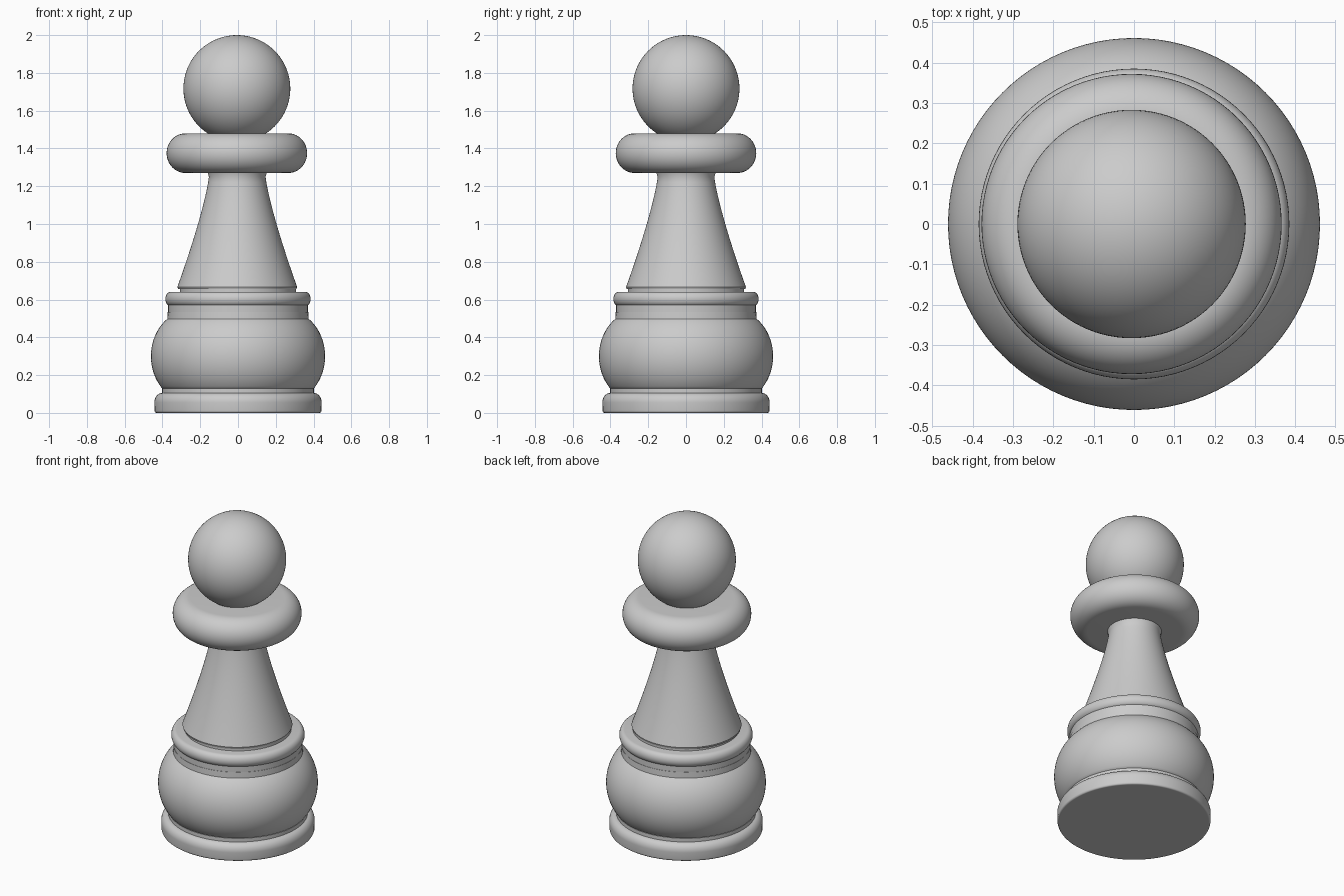
import bpy
import bmesh
import math

if "Cube" in bpy.data.objects:
    bpy.data.objects.remove(bpy.data.objects["Cube"])

SEGMENTS = 96

grey = bpy.data.materials.new("plain grey")
grey.use_nodes = True
colour = (0.6, 0.6, 0.6, 1)
grey.diffuse_color = colour
grey.node_tree.nodes["Principled BSDF"].inputs["Base Color"].default_value = colour


def arc(r, z, rx, rz, start, end, steps=12):
    """Elliptical arc of profile points, angles in degrees."""
    angles = [math.radians(start + (end - start) * i / steps) for i in range(steps + 1)]
    return [(r + rx * math.cos(a), z + rz * math.sin(a)) for a in angles]


def lathe(name, profile, shift=0.0):
    """Spin a profile (radius, height), listed upwards, round the vertical axis."""
    bm = bmesh.new()
    verts = [bm.verts.new((r, 0, z)) for r, z in profile]
    edges = [bm.edges.new(pair) for pair in zip(verts, verts[1:])]
    bmesh.ops.spin(bm, geom=verts + edges, axis=(0, 0, 1), cent=(0, 0, 0),
                   angle=math.tau, steps=SEGMENTS)
    bmesh.ops.remove_doubles(bm, verts=bm.verts, dist=0.0001)
    bmesh.ops.recalc_face_normals(bm, faces=bm.faces)
    mesh = bpy.data.meshes.new(name)
    bm.to_mesh(mesh)
    bm.free()
    mesh.materials.append(grey)
    obj = bpy.data.objects.new(name, mesh)
    obj.location.x = shift
    bpy.context.collection.objects.link(obj)
    bpy.ops.object.select_all(action="DESELECT")
    obj.select_set(True)
    bpy.context.view_layer.objects.active = obj
    bpy.ops.object.shade_smooth_by_angle(angle=math.radians(35))
    return obj


# Foot with a rounded rim and a flat underside
lathe("foot", [(0, 0), (0.43, 0)] + arc(0.432, 0.012, 0.01, 0.012, -90, 0, 4)
      + arc(0.402, 0.055, 0.041, 0.05, 0, 90) + [(0, 0.105)])

# Narrow step between foot and body
lathe("foot_step", [(0, 0.1), (0.402, 0.1), (0.402, 0.128), (0, 0.128)])

# Bulging body
lathe("body", [(0, 0.125), (0.39, 0.125)] + arc(0.25, 0.3, 0.211, 0.245, -44, 54, 28)
      + [(0.372, 0.535), (0, 0.535)])

# Step and rounded ring on top of the body
lathe("ring_step", [(0, 0.53), (0.37, 0.53), (0.37, 0.57), (0, 0.57)])
lathe("ring", [(0, 0.565)] + arc(0.355, 0.603, 0.03, 0.038, -90, 90) + [(0, 0.641)])

# Tapering stem, curving inwards, with a small flare under the collar
stem = [(0.15 + 0.167 * ((1 - t / 20) ** 1.25), 0.667 + 0.583 * t / 20) for t in range(21)]
lathe("stem_step", [(0, 0.635), (0.308, 0.635), (0.308, 0.67), (0, 0.67)])
lathe("stem", [(0, 0.655), (0.313, 0.655)] + stem + [(0.158, 1.275), (0, 1.275)], -0.004)

# Rounded collar
lathe("collar", [(0, 1.27)] + arc(0.272, 1.375, 0.1, 0.105, -90, 90, 24)
      + [(0, 1.479)], -0.006)

# Ball head
lathe("head", arc(0, 1.717, 0.283, 0.283, -90, 90, 48), -0.006)
